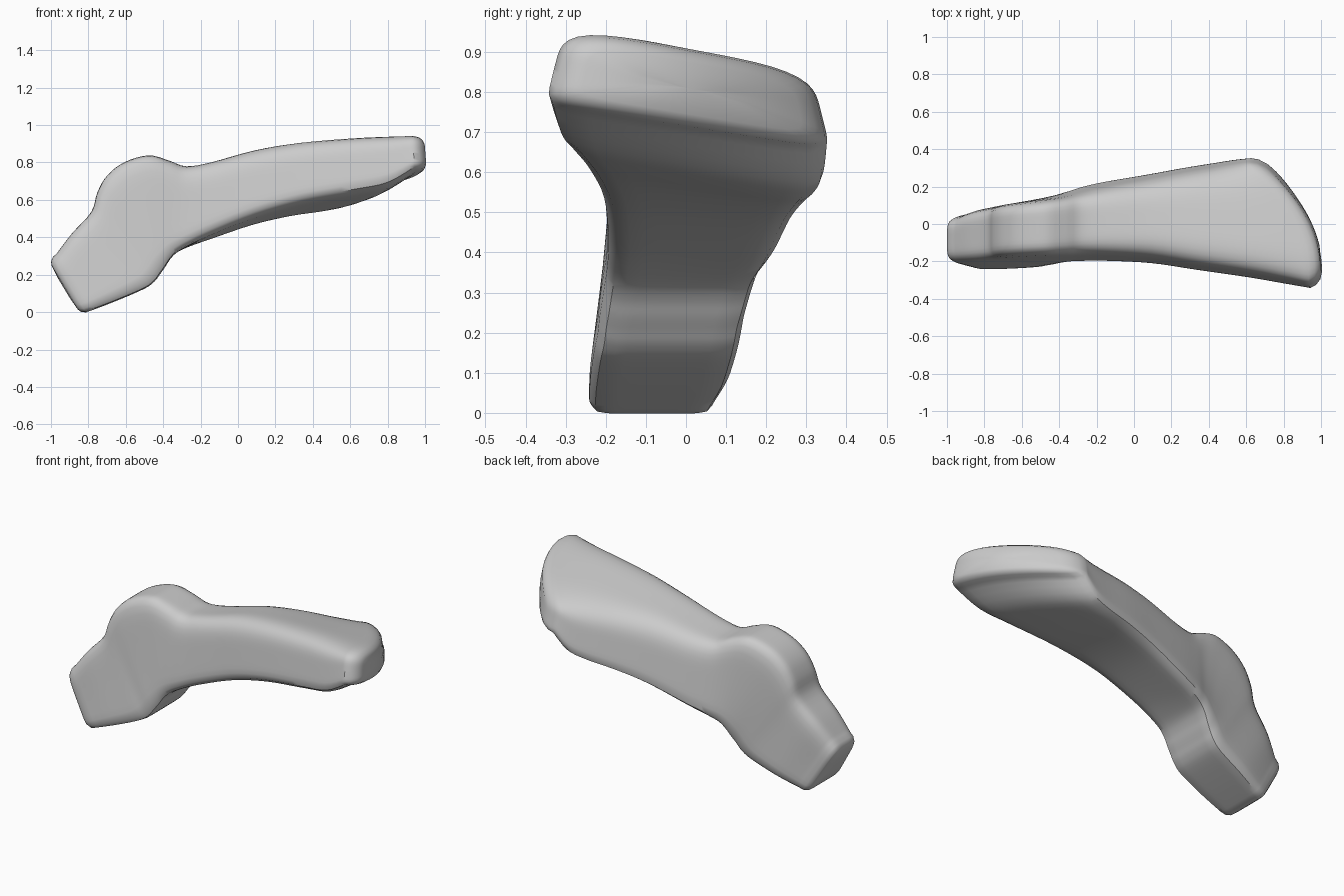
import bpy
import bmesh
import math
from mathutils import Vector

cube = bpy.data.objects.get("Cube")
if cube:
    bpy.data.objects.remove(cube, do_unlink=True)

SIDES, STEPS = 56, 4
TAPER = 0.05     # top edge narrower than bottom edge
BULGE = 0.1      # bow of the paddle end

# Cross-sections from foot to paddle end:
# top x, top z, bottom x, bottom z, front y, back y, back shift x, back shift z, boxiness
SECTIONS = [
    (-.968, .315, -.785, .008, -.225, .055, 0, 0, 5),
    (-.89, .418, -.65, .06, -.222, .087, 0, 0, 6),
    (-.785, .535, -.5, .125, -.212, .108, 0, 0, 7),
    (-.752, .64, -.445, .165, -.203, .118, 0, 0, 7),
    (-.7, .73, -.415, .205, -.198, .126, 0, 0, 7),
    (-.61, .8, -.39, .24, -.192, .136, 0, 0, 7),
    (-.48, .838, -.365, .28, -.186, .148, 0, 0, 7),
    (-.37, .81, -.33, .317, -.182, .162, 0, 0, 6),
    (-.28, .778, -.27, .35, -.18, .183, 0, -.01, 5),
    (-.15, .795, -.15, .4, -.18, .21, 0, -.03, 4.5),
    (.08, .855, .08, .485, -.193, .248, -.02, -.055, 4),
    (.3, .886, .3, .543, -.23, .283, -.08, -.085, 4),
    (.52, .9, .52, .58, -.27, .31, -.19, -.11, 4),
    (.66, .906, .67, .618, -.302, .328, -.26, -.115, 4),
    (.77, .908, .785, .708, -.327, .337, -.32, -.115, 4),
]


def spline(a, b, c, d, t):
    """Catmull-Rom blend of four section tuples."""
    return [q + .5 * t * (r - p + t * (2*p - 5*q + 4*r - s + t * (3*(q - r) + s - p)))
            for p, q, r, s in zip(a, b, c, d)]


def ring_points(sec, bulge, wide=1, tall=1):
    """Rounded box outline, crisper below, fitted to one section."""
    tx, tz, bx, bz, front, back, dx, dz, power = sec
    points = []
    for i in range(SIDES):
        angle = 2 * math.pi * (i + .5) / SIDES
        c, s = math.cos(angle), math.sin(angle)
        p = power if s > 0 else power + 4
        size = (abs(c) ** p + abs(s) ** p) ** (-1 / p) / 2
        u, v = size * c * wide, size * s * tall
        f, b = front + TAPER * v, back - TAPER * v
        points.append(Vector((
            bx + (tx - bx) * (v + .5) + dx * u + bulge * (1 - 4 * u * u),
            f + (b - f) * (u + .5),
            bz + (tz - bz) * (v + .5) + dz * u)))
    return points


def cap_rings(sec, bulge, push, falloff):
    """Shrinking rings that round over an open end."""
    return [[p + push * h for p in ring_points(sec, bulge, k, k ** falloff)]
            for k, h in ((.97, .5), (.9, .85), (.8, 1), (.4, 1.1), (.1, 1.1))]


# Loft the whole body
last = len(SECTIONS) - 1
rings = cap_rings(SECTIONS[0], 0, Vector((-.05, 0, -.03)), 1.2)[::-1]
for i in range(last):
    quad = [SECTIONS[min(max(i + k, 0), last)] for k in (-1, 0, 1, 2)]
    for j in range(STEPS):
        along = (i + j / STEPS) / last
        rings.append(ring_points(spline(*quad, j / STEPS), BULGE * along ** 6))
rings.append(ring_points(SECTIONS[-1], BULGE))
rings += cap_rings(SECTIONS[-1], BULGE, Vector((.06, .01, 0)), 2)

bm = bmesh.new()
loops = [[bm.verts.new(p) for p in ring] for ring in rings]
for a, b in zip(loops, loops[1:]):
    for k in range(SIDES):
        n = (k + 1) % SIDES
        bm.faces.new((a[k], a[n], b[n], b[k]))
bm.faces.new(loops[0])
bm.faces.new(loops[-1])
bmesh.ops.recalc_face_normals(bm, faces=bm.faces)

mesh = bpy.data.meshes.new("lever_body")
bm.to_mesh(mesh)
bm.free()
body = bpy.data.objects.new("lever_body", mesh)
bpy.context.collection.objects.link(body)

# Single plain grey
grey = bpy.data.materials.new("plain_grey")
grey.use_nodes = True
colour = (.6, .6, .6, 1)
grey.diffuse_color = colour
grey.node_tree.nodes["Principled BSDF"].inputs["Base Color"].default_value = colour
mesh.materials.append(grey)

bpy.context.view_layer.objects.active = body
body.select_set(True)
bpy.ops.object.shade_smooth_by_angle(angle=math.radians(40))
